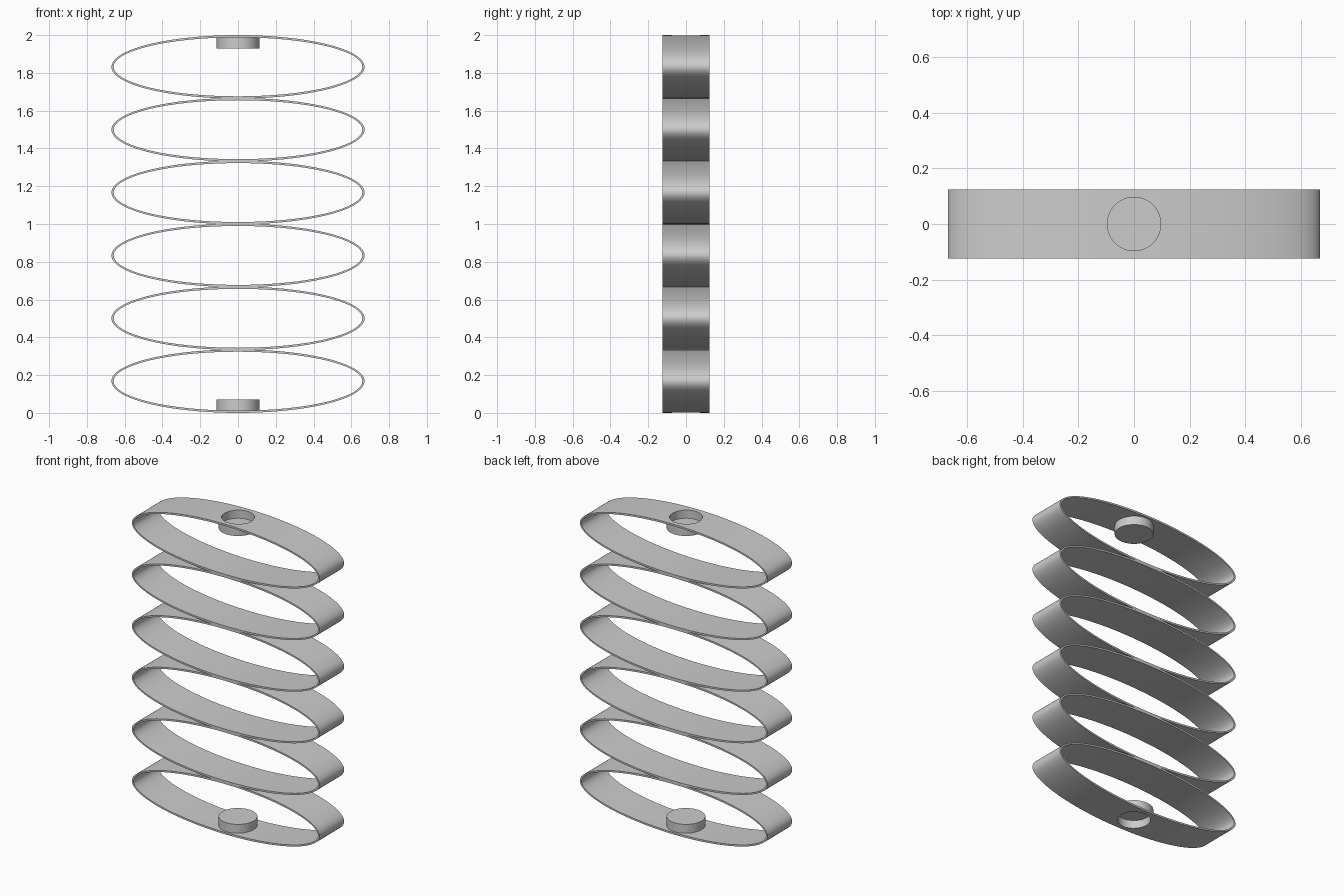
import bpy, bmesh, math

if "Cube" in bpy.data.objects:
    bpy.data.objects.remove(bpy.data.objects["Cube"])

RINGS = 6
OVERLAP = 0.003
PITCH = (2 - OVERLAP) / RINGS
HALF_W, HALF_H, HALF_D = 0.67, (PITCH + OVERLAP) / 2, 0.125
WALL = 0.012
CUP_R, HOLE_R, CUP_DEPTH, FLOOR = 0.113, 0.096, 0.07, 0.017

grey = bpy.data.materials.new("plain_grey")
grey.use_nodes = True
colour = (0.6, 0.6, 0.6, 1)
grey.diffuse_color = colour
grey.node_tree.nodes["Principled BSDF"].inputs["Base Color"].default_value = colour


def finish(bm, name):
    bmesh.ops.recalc_face_normals(bm, faces=bm.faces)
    mesh = bpy.data.meshes.new(name)
    bm.to_mesh(mesh)
    bm.free()
    mesh.materials.append(grey)
    obj = bpy.data.objects.new(name, mesh)
    bpy.context.collection.objects.link(obj)
    return obj


def loft(loops, name, closed):
    """Skin a list of equal point loops; closed joins last to first, else ends are capped."""
    bm = bmesh.new()
    rows = [[bm.verts.new(p) for p in loop] for loop in loops]
    n = len(rows[0])
    pairs = list(zip(rows, rows[1:])) + ([(rows[-1], rows[0])] if closed else [])
    for a, b in pairs:
        for i in range(n):
            j = (i + 1) % n
            bm.faces.new((a[i], a[j], b[j], b[i]))
    if not closed:
        bm.faces.new(rows[0])
        bm.faces.new(rows[-1])
    return finish(bm, name)


def ellipse(inset, y, z, n=128):
    angles = [2 * math.pi * i / n for i in range(n)]
    return [((HALF_W - inset) * math.cos(a), y, z + (HALF_H - inset) * math.sin(a))
            for a in angles]


def circle(r, z, n=64):
    angles = [2 * math.pi * i / n for i in range(n)]
    return [(r * math.cos(a), r * math.sin(a), z) for a in angles]


# Stack of elliptical bands
bands = []
for k in range(RINGS):
    z = HALF_H + k * PITCH
    bands.append(loft([ellipse(0, -HALF_D, z), ellipse(0, HALF_D, z),
                       ellipse(WALL, HALF_D, z), ellipse(WALL, -HALF_D, z)],
                      f"spring_band_{k + 1}", True))

# Round sockets at both ends, each opening outward through its band
parts = list(bands)
for name, band, end, inward in (("bottom", bands[0], 0, 1), ("top", bands[-1], 2, -1)):
    def level(d):
        return end + inward * d
    cutter = loft([circle(HOLE_R, level(-0.05)), circle(HOLE_R, level(0.04))],
                  f"{name}_hole_cutter", False)
    cutter.hide_render = True
    cutter.hide_set(True)
    cut = band.modifiers.new("socket_hole", 'BOOLEAN')
    cut.operation = 'DIFFERENCE'
    cut.solver = 'EXACT'
    cut.object = cutter
    socket = loft([circle(HOLE_R, level(CUP_DEPTH - FLOOR)), circle(HOLE_R, level(0.006)),
                   circle(CUP_R, level(0.006)), circle(CUP_R, level(CUP_DEPTH))],
                  f"{name}_socket", False)
    parts.append(socket)

# Smooth curved walls, sharp rims
bpy.ops.object.select_all(action='DESELECT')
for obj in parts:
    obj.select_set(True)
bpy.context.view_layer.objects.active = parts[0]
bpy.ops.object.shade_smooth_by_angle(angle=math.radians(30))
